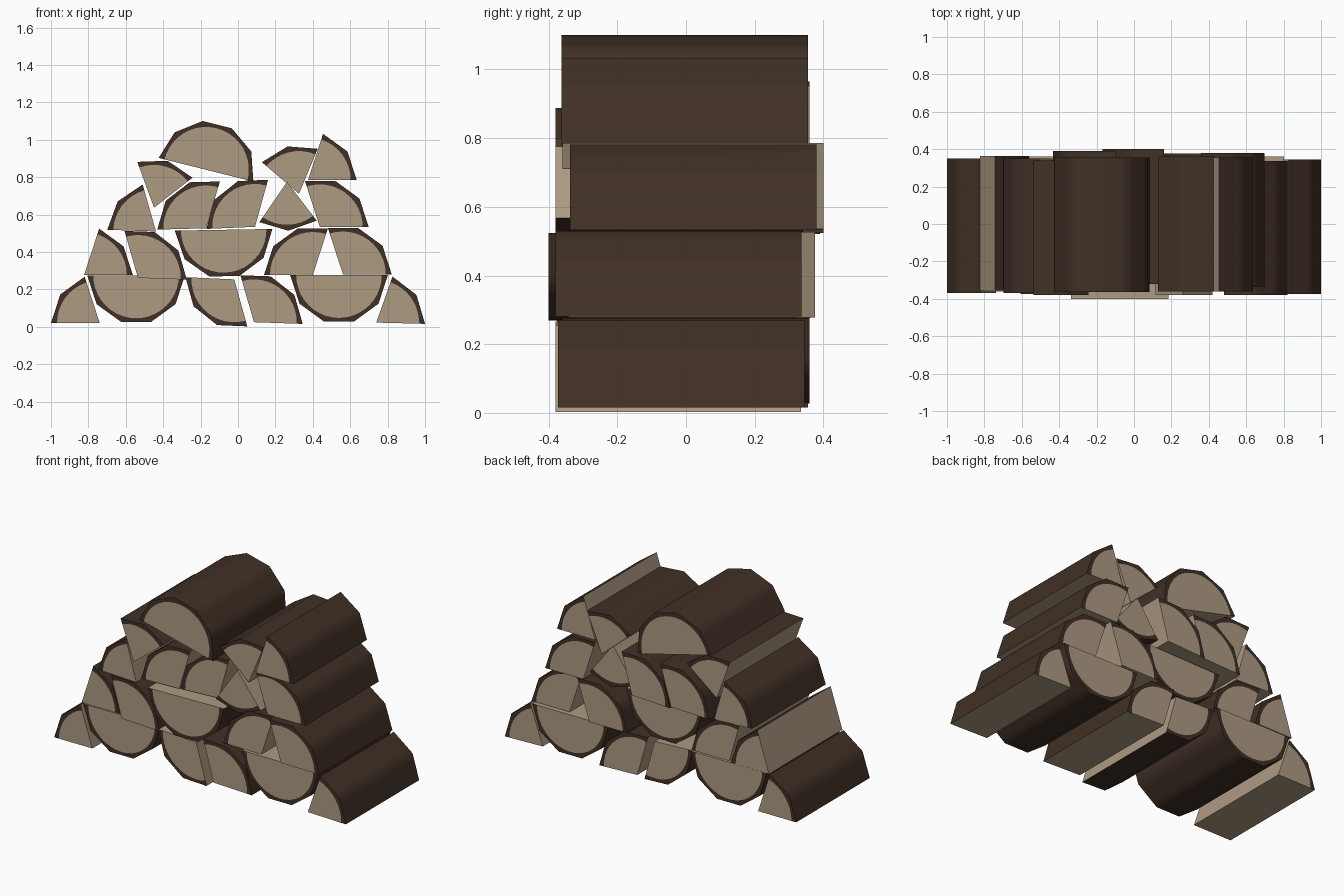
import bpy, bmesh, math

if "Cube" in bpy.data.objects:
    bpy.data.objects.remove(bpy.data.objects["Cube"])

R, RIM, STEP, SUB = 0.261, 0.229, 36, 4   # outer radius, wood radius, decagon step, arc subdivisions


def material(name, col):
    m = bpy.data.materials.new(name)
    m.diffuse_color = (*col, 1)
    m.use_nodes = True
    m.node_tree.nodes["Principled BSDF"].inputs["Base Color"].default_value = m.diffuse_color
    return m


bark = material("dark bark", (0.052, 0.030, 0.019))
wood = material("split wood", (0.42, 0.325, 0.225))


def split_log(name, x, z, start, n, y0, y1):
    """Wedge of a ten-sided log: split line at (x, z), n sides of bark from angle start."""
    corner = [(R * math.cos(math.radians(start + STEP * i)),
               R * math.sin(math.radians(start + STEP * i))) for i in range(n + 1)]
    outer, inner = [], []
    for k in range(n * SUB + 1):
        i = min(k // SUB, n - 1)
        t = k / SUB - i
        a, b = corner[i], corner[i + 1]
        outer.append((a[0] + (b[0] - a[0]) * t, a[1] + (b[1] - a[1]) * t))
        ang = math.radians(start + STEP * k / SUB)
        inner.append((RIM * math.cos(ang), RIM * math.sin(ang)))
    bm = bmesh.new()
    ends = []
    for y in (y0, y1):
        mk = lambda p: bm.verts.new((x + p[0], y, z + p[1]))
        ends.append((mk((0, 0)), [mk(p) for p in inner], [mk(p) for p in outer]))

    def face(verts, mat):
        f = bm.faces.new(verts)
        f.material_index = mat
        f.smooth = mat == 0

    # end grain with a bark rim
    for c, inn, out in ends:
        for k in range(n * SUB):
            face((c, inn[k], inn[k + 1]), 1)
            face((inn[k], out[k], out[k + 1], inn[k + 1]), 0)
    (c0, i0, o0), (c1, i1, o1) = ends
    # bark sides: one long face per side of the log
    for s in range(n):
        k, e = s * SUB, (s + 1) * SUB
        face(o0[k:e + 1] + o1[k:e + 1][::-1], 0)
    # two flat split faces
    for k in (0, -1):
        face((c0, i0[k], o0[k], o1[k], i1[k], c1), 1)
    bmesh.ops.recalc_face_normals(bm, faces=bm.faces)
    me = bpy.data.meshes.new(name)
    bm.to_mesh(me)
    bm.free()
    me.materials.append(bark)
    me.materials.append(wood)
    ob = bpy.data.objects.new(name, me)
    bpy.context.collection.objects.link(ob)
    bpy.ops.object.select_all(action='DESELECT')
    ob.select_set(True)
    bpy.context.view_layer.objects.active = ob
    bpy.ops.object.shade_smooth_by_angle(angle=math.radians(40))


# each log: x, z, start angle, sides, front y, back y
rows = {
    "bottom": [
        (-0.739, 0.02, 108, 2, -0.37, 0.35),
        (-0.545, 0.275, 180, 5, -0.36, 0.36),
        (-0.02, 0.254, 177.5, 3, -0.38, 0.335),
        (0.085, 0.025, -2, 3, -0.36, 0.355),
        (0.54, 0.277, 180, 5, -0.36, 0.36),
        (0.739, 0.023, -1.5, 2, -0.373, 0.345),
    ],
    "second": [
        (-0.823, 0.277, 0, 2, -0.355, 0.363),
        (-0.535, 0.262, -2, 3, -0.375, 0.345),
        (-0.077, 0.519, 181, 5, -0.40, 0.32),
        (0.40, 0.278, 72, 3, -0.342, 0.376),
        (0.561, 0.281, 0, 3, -0.38, 0.337),
    ],
    "third": [
        (-0.438, 0.51, 106, 2, -0.37, 0.35),
        (-0.171, 0.527, 73.5, 3, -0.33, 0.39),
        (0.091, 0.535, 74.5, 3, -0.32, 0.40),
        (0.262, 0.775, 235.5, 2, -0.38, 0.34),
        (0.438, 0.533, 0, 3, -0.338, 0.38),
    ],
    "top": [
        (-0.449, 0.637, 38, 2, -0.38, 0.34),
        (-0.171, 0.84, -14, 5, -0.363, 0.355),
        (0.326, 0.711, 67.5, 2, -0.36, 0.36),
        (0.374, 0.784, 0, 2, -0.362, 0.355),
    ],
}
kinds = {2: "narrow_log", 3: "wide_log", 5: "half_log"}
for row, logs in rows.items():
    for i, p in enumerate(logs):
        split_log(f"{row}_row_{kinds[p[3]]}_{i + 1}", *p)
